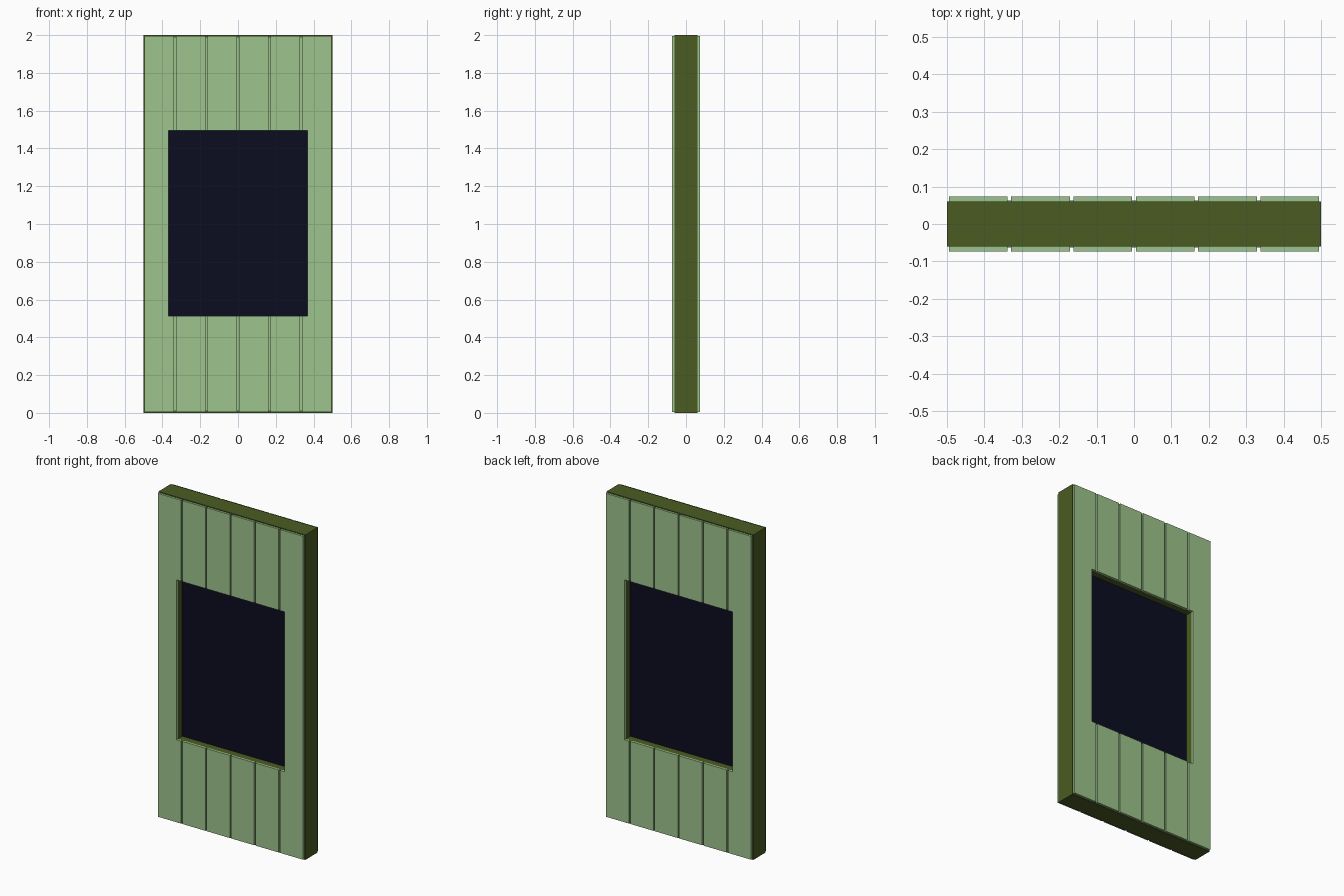
import bpy

old = bpy.data.objects.get("Cube")
if old:
    bpy.data.objects.remove(old, do_unlink=True)


def material(name, rgb):
    m = bpy.data.materials.new(name)
    m.use_nodes = True
    m.diffuse_color = (*rgb, 1)
    m.node_tree.nodes["Principled BSDF"].inputs["Base Color"].default_value = (*rgb, 1)
    return m


def box(name, low, high, mat=None):
    """Box between two opposite corners."""
    bpy.ops.mesh.primitive_cube_add(size=1)
    ob = bpy.context.object
    ob.name = name
    ob.location = [(a + b) / 2 for a, b in zip(low, high)]
    ob.scale = [b - a for a, b in zip(low, high)]
    bpy.ops.object.transform_apply(location=True, rotation=False, scale=True)
    if mat:
        ob.data.materials.append(mat)
    return ob


def cut(ob, cutter):
    mod = ob.modifiers.new("window_opening", "BOOLEAN")
    mod.operation = "DIFFERENCE"
    mod.solver = "EXACT"
    mod.object = cutter
    bpy.context.view_layer.objects.active = ob
    bpy.ops.object.modifier_apply(modifier=mod.name)


green = material("pale_green_paint", (0.337, 0.546, 0.262))
olive = material("dark_olive_wood", (0.069, 0.107, 0.016))
navy = material("dark_navy_glass", (0.0037, 0.004, 0.0144))

WIN_X, WIN_LOW, WIN_HIGH = 0.368, 0.513, 1.496
CORE_Y, PLANK_Y = 0.06, 0.073
PLANKS, GAP = 6, 0.01

cutter = box("opening_cutter", (-WIN_X, -1, WIN_LOW), (WIN_X, 1, WIN_HIGH))
cutter.hide_render = True

# Solid door core with the window opening
cut(box("door_core", (-0.5, -CORE_Y, 0), (0.5, CORE_Y, 2), olive), cutter)

for side, name in ((-1, "front"), (1, "back")):
    # Thin painted sheet seen in the grooves between planks
    y0, y1 = sorted((side * CORE_Y, side * (CORE_Y + 0.003)))
    cut(box(name + "_backing", (-0.49, y0, 0.012), (0.49, y1, 1.988), green), cutter)

    # Vertical planks, cut around the window
    y0, y1 = sorted((side * CORE_Y, side * PLANK_Y))
    for i in range(PLANKS):
        x0 = -0.5 + i / PLANKS + GAP / 2
        x1 = -0.5 + (i + 1) / PLANKS - GAP / 2
        cut(box(f"{name}_plank_{i + 1}", (x0, y0, 0.005), (x1, y1, 1.995), green), cutter)

# Window pane recessed in the middle of the opening
box("window_pane", (-WIN_X, -0.017, WIN_LOW), (WIN_X, 0.017, WIN_HIGH), navy)

bpy.data.objects.remove(cutter, do_unlink=True)
